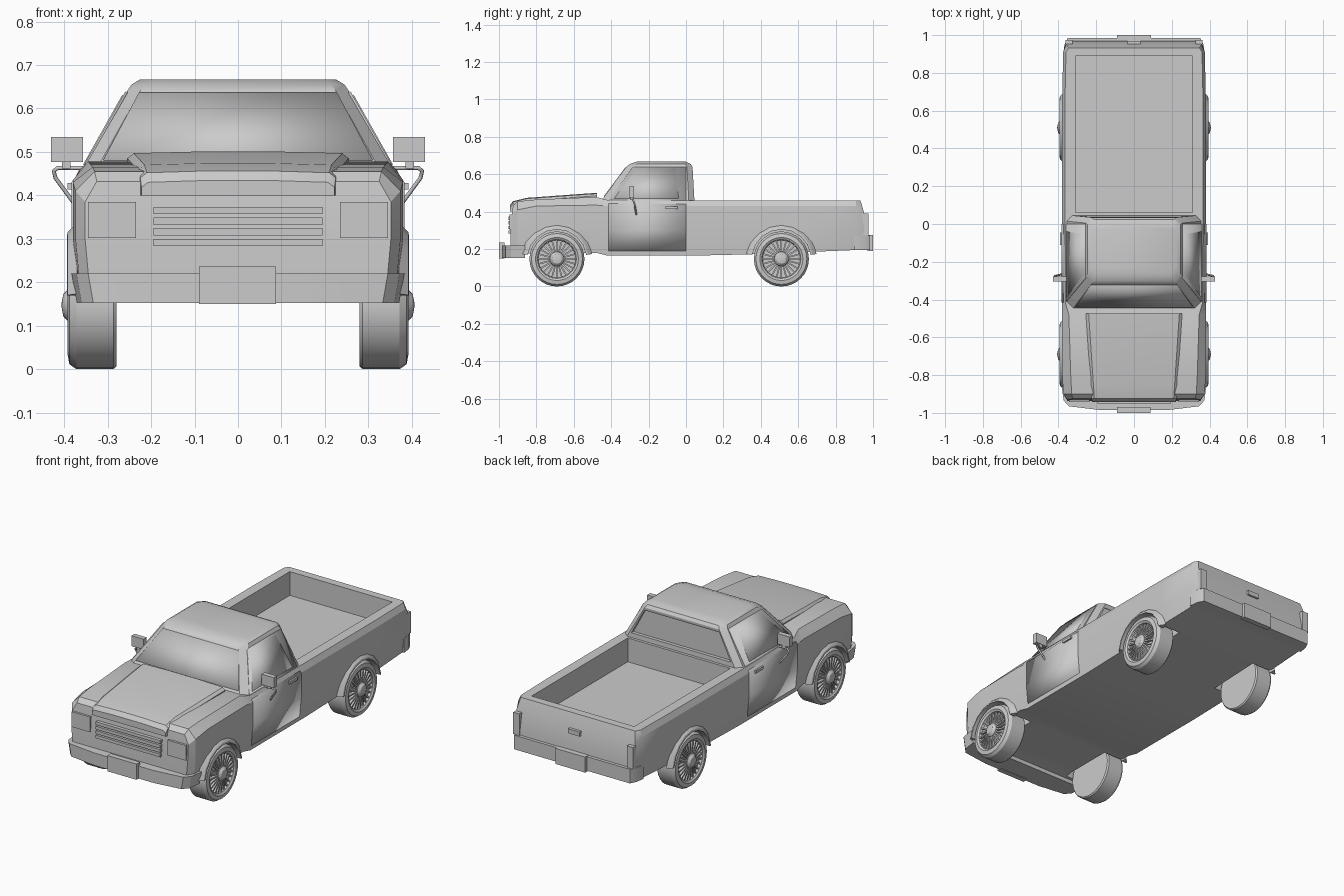
import bpy, bmesh, math
from math import sin, cos, pi, radians

if "Cube" in bpy.data.objects:
    bpy.data.objects.remove(bpy.data.objects["Cube"])


def finish(name, bm, mirror=False, smooth=True):
    bmesh.ops.remove_doubles(bm, verts=bm.verts, dist=1e-5)
    bmesh.ops.recalc_face_normals(bm, faces=bm.faces)
    me = bpy.data.meshes.new(name)
    bm.to_mesh(me)
    bm.free()
    ob = bpy.data.objects.new(name, me)
    bpy.context.collection.objects.link(ob)
    activate(ob)
    if smooth:
        bpy.ops.object.shade_smooth_by_angle(angle=radians(25))
    if mirror:
        ob.modifiers.new("mirror", 'MIRROR')
    return ob


def activate(ob):
    bpy.ops.object.select_all(action='DESELECT')
    ob.select_set(True)
    bpy.context.view_layer.objects.active = ob


def half(pts):
    """Closed symmetric ring from its right half."""
    return pts + [(-x, y, z) for x, y, z in reversed(pts)]


def loft(name, rings, mirror=False, smooth=True):
    bm = bmesh.new()
    vs = [[bm.verts.new(p) for p in r] for r in rings]
    n = len(rings[0])
    for a, b in zip(vs, vs[1:]):
        for i in range(n):
            j = (i + 1) % n
            bm.faces.new((a[i], a[j], b[j], b[i]))
    for r in (vs[0], vs[-1]):
        for i in range(n // 2 - 1):
            bm.faces.new((r[i], r[i + 1], r[n - 2 - i], r[n - 1 - i]))
    return finish(name, bm, mirror, smooth)


def box(name, x, y, z, mirror=False):
    return loft(name, [[(x[0], y[0], h), (x[1], y[0], h), (x[1], y[1], h), (x[0], y[1], h)] for h in z],
                mirror, False)


def lathe(name, profile, y, z, n, mirror=True):
    """Spin an (x, radius) profile round a wheel axle."""
    bm = bmesh.new()
    vs = [bm.verts.new((x, y, z + r)) for x, r in profile]
    es = [bm.edges.new(e) for e in zip(vs, vs[1:])]
    bmesh.ops.spin(bm, geom=vs + es, cent=(0, y, z), axis=(1, 0, 0), angle=2 * pi, steps=n, use_merge=False)
    return finish(name, bm, mirror)


def plate(name, rows, mirror=False, t=0.006):
    """Thin panel through rows of (point, point)."""
    bm = bmesh.new()
    vs = [[bm.verts.new(p) for p in r] for r in rows]
    for a, b in zip(vs, vs[1:]):
        bm.faces.new((a[0], a[1], b[1], b[0]))
    ob = finish(name, bm, mirror)
    m = ob.modifiers.new("thickness", 'SOLIDIFY')
    m.thickness, m.offset = t, 0
    return ob


def cut(ob, cutter):
    activate(ob)
    m = ob.modifiers.new("cut", 'BOOLEAN')
    m.operation, m.solver, m.object = 'DIFFERENCE', 'EXACT', cutter
    bpy.ops.object.modifier_apply(modifier=m.name)
    bpy.data.objects.remove(cutter)


def side_x(z):
    if z >= 0.455:
        return 0.362 - (z - 0.45) * 0.563
    return min(0.38, 0.38 - (0.30 - z) * 0.1, 0.38 - max(0, z - 0.43) * 0.6)


AXLES = {"front": -0.69, "rear": 0.51}
R = 0.147

# Main body: y, bottom z, half width, shoulder z, top half width, top z, lean of the top
stations = [(-0.937, .17, .352, .385, .325, .432, .012), (-0.90, .17, .374, .41, .33, .455, 0),
            (-0.80, .18, .38, .43, .335, .465, 0), (-0.48, .18, .38, .435, .345, .478, 0),
            (-0.42, .165, .38, .43, .362, .462, 0), (0.05, .165, .38, .43, .365, .46, 0),
            (0.35, .172, .38, .43, .365, .46, 0), (0.67, .185, .38, .43, .365, .46, 0),
            (0.91, .195, .375, .43, .36, .46, 0), (0.968, .20, .358, .40, .345, .46, -.035)]
body = loft("body", [half([(w - .012, y, zb), (w, y, .30), (w, y + lean / 2, zs), (wt, y + lean, zt)])
                     for y, zb, w, zs, wt, zt, lean in stations])
cut(body, box("bed_cutter", (-.31, .31), (.06, .89), (.33, .6)))
for y in AXLES.values():
    for s in (-1, 1):
        cut(body, lathe("well_cutter", [(s * .25, 0), (s * .25, .16), (s * .5, .16), (s * .5, 0)], y, R, 16, False))
activate(body)
bpy.ops.object.shade_smooth_by_angle(angle=radians(25))

# Hood panel
loft("hood", [half([(w, y, zl), (w, y, z - .012), (w - .015, y, z), (.08, y, z + .004)]) for y, w, zl, z in
              [(-.942, .222, .40, .43), (-.925, .225, .40, .452), (-.85, .23, .40, .47), (-.475, .255, .42, .497)]])

# Cab: z, half width, front y, back y
cab = loft("cab", [half([(w - .03, f, z), (w, f + .04, z), (w, b - .03, z), (w - .03, b, z)]) for z, w, f, b in
                   [(.44, .367, -.467, .046), (.64, .255, -.318, .035), (.655, .245, -.30, .025),
                    (.667, .225, -.265, 0)]])
cut(cab, loft("rear_window_cutter", [half([(.30, y, .485), (.225, y, .625)]) for y in (.025, .10)]))
plate("windshield", [((-.31, -.4376, .48), (.31, -.4376, .48)), ((-.228, -.3217, .635), (.228, -.3217, .635))])

# Doors, side windows and handles
door = [(-.415, 0, z) for z in (.19, .30, .43, .455)] + [(-.285, 0, .638)]
plate("door", [((side_x(z), a, z), (side_x(z), b, z)) for a, b, z in door], True)
plate("side_window", [((side_x(z), a, z), (side_x(z), b, z)) for a, b, z in
                      [(-.385, -.04, .468), (-.262, -.055, .628)]], True, .011)
box("door_handle", (.37, .392), (-.11, -.045), (.413, .428), True)

# Mirrors on bent tube arms
box("mirror_head", (.357, .43), (-.305, -.278), (.477, .534), True)
box("mirror_stem", (.385, .405), (-.298, -.28), (.462, .48), True)
arm = bpy.data.curves.new("mirror_arm", 'CURVE')
arm.dimensions, arm.bevel_depth, arm.bevel_resolution = '3D', .005, 1
sp = arm.splines.new('POLY')
path = [(.376, -.265, .38), (.42, -.275, .44), (.424, -.28, .456), (.415, -.285, .463), (.355, -.285, .463)]
sp.points.add(len(path) - 1)
for p, c in zip(sp.points, path):
    p.co = (*c, 1)
arm_ob = bpy.data.objects.new("mirror_arm", arm)
bpy.context.collection.objects.link(arm_ob)
arm_ob.modifiers.new("mirror", 'MIRROR')

# Bumpers and plates
loft("front_bumper", [half([(.383 - d, -.86, z), (.372 - d, -.935, z), (.345 - d, -.965, z), (.18, -.985, z)])
                      for z, d in ((.152, .012), (.22, 0))])
loft("rear_bumper", [half([(.374, .90, z), (.368, .95, z), (.35, .985, z)]) for z in (.195, .272)])
box("front_plate", (-.09, .087), (-1, -.97), (.15, .236))
box("rear_plate", (-.09, .09), (.97, 1), (.19, .275))

# Front and rear trim
box("headlight", (.235, .345), (-.943, -.92), (.302, .385), True)
for i in range(4):
    z = .283 + i * .0245
    box("grille_bar", (-.195, .195), (-.95, -.93), (z, z + .017))
box("tail_light", (.325, .362), (.93, .975), (.272, .39), True)
box("tailgate_handle", (-.035, .035), (.94, .968), (.36, .385))

# Wheels and arch flares
for end, y in AXLES.items():
    lathe(end + "_tyre", [(.28, 0), (.28, .141), (.287, R), (.372, R), (.388, .136), (.392, .115),
                          (.385, .104), (.372, .10), (.368, 0)], y, R, 32)
    lathe(end + "_hub", [(.365, .04), (.39, .038), (.402, .026), (.407, 0)], y, R, 20)
    bm = bmesh.new()
    for k in range(24):
        a = 2 * pi * k / 24
        v = []
        for x, r, x2 in ((.366, .034, .388), (.366, .104, .382)):
            for xx, t in ((x, -.004), (x, .004), (x2, .004), (x2, -.004)):
                v.append(bm.verts.new((xx, y + r * cos(a) - t * sin(a), R + r * sin(a) + t * cos(a))))
        for f in ((0, 1, 2, 3), (4, 5, 6, 7), (0, 1, 5, 4), (1, 2, 6, 5), (2, 3, 7, 6), (3, 0, 4, 7)):
            bm.faces.new([v[i] for i in f])
    finish(end + "_spokes", bm, True, False)
    rings = []
    for k in range(9):
        a = radians(8 + 164 * k / 8)
        rings.append([(x, y + r * cos(a), R + r * sin(a)) for x, r in
                      ((.36, .158), (.394, .158), (.392, .168), (.37, .19))])
    loft(end + "_arch_flare", rings, True)
